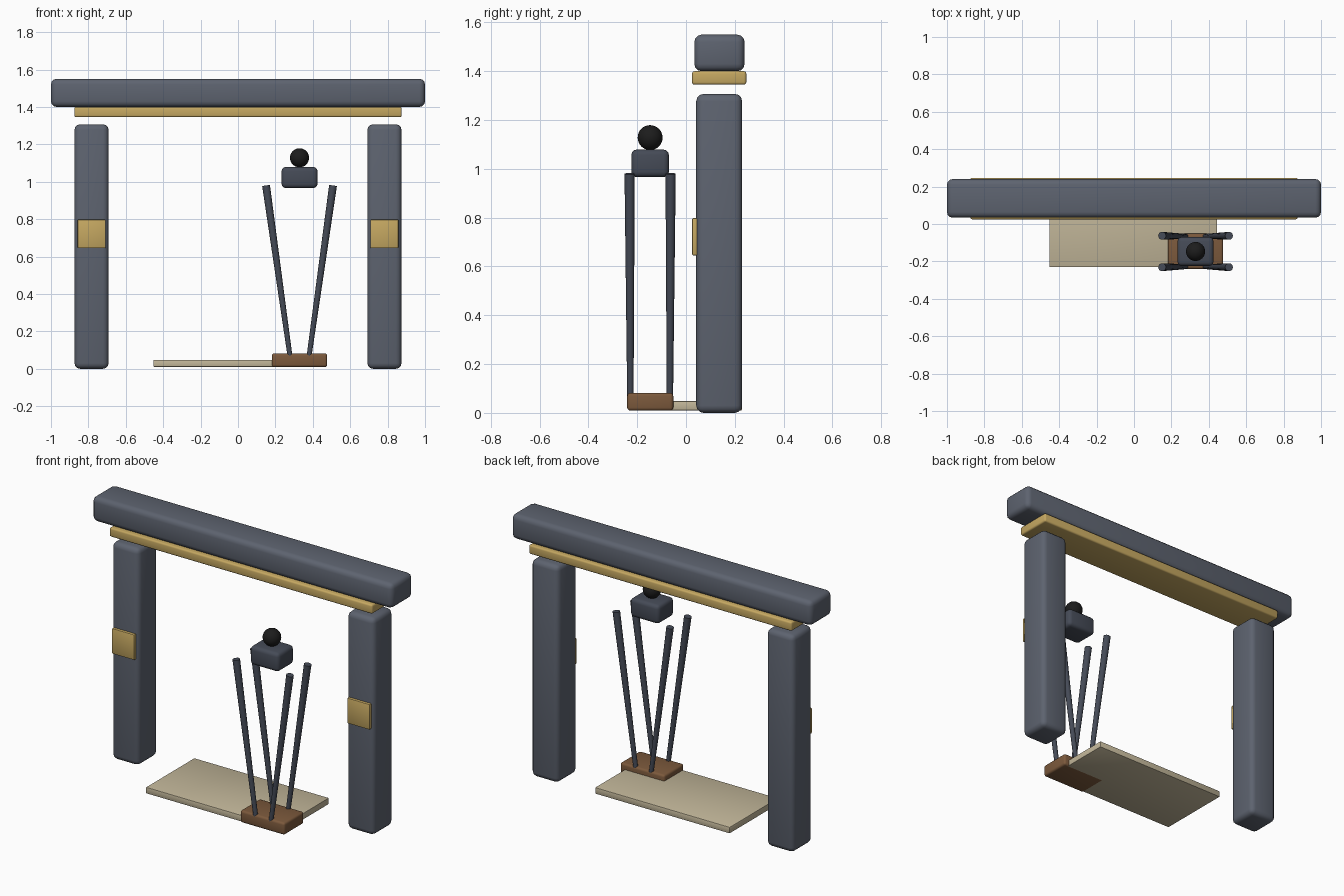
import bpy
from mathutils import Vector

if "Cube" in bpy.data.objects:
    bpy.data.objects.remove(bpy.data.objects["Cube"])


def material(name, rgb):
    m = bpy.data.materials.new(name)
    m.diffuse_color = (*rgb, 1)
    m.use_nodes = True
    m.node_tree.nodes["Principled BSDF"].inputs["Base Color"].default_value = m.diffuse_color
    return m


SLATE = material("slate", (0.11, 0.125, 0.16))
DARK_SLATE = material("dark_slate", (0.06, 0.07, 0.095))
GOLD = material("gold", (0.56, 0.39, 0.12))
STONE = material("stone", (0.54, 0.47, 0.32))
BROWN = material("brown", (0.20, 0.10, 0.045))
BLACK = material("black", (0.012, 0.012, 0.012))


def finish(name, mat):
    ob = bpy.context.object
    ob.name = name
    ob.data.materials.append(mat)
    return ob


def block(name, lo, hi, bevel, mat, segments=3):
    """Bevelled box between two opposite corners."""
    lo, hi = Vector(lo), Vector(hi)
    bpy.ops.mesh.primitive_cube_add(size=1, location=(lo + hi) / 2)
    ob = finish(name, mat)
    ob.scale = hi - lo
    bpy.ops.object.transform_apply(location=False, rotation=False, scale=True)
    mod = ob.modifiers.new("bevel", 'BEVEL')
    mod.width = bevel
    mod.segments = segments
    bpy.ops.object.modifier_apply(modifier=mod.name)
    bpy.ops.object.shade_smooth_by_angle()
    return ob


def rod(name, bottom, top, r_bottom, r_top, mat):
    """Tapered round rod between two points."""
    a, b = Vector(bottom), Vector(top)
    bpy.ops.mesh.primitive_cone_add(vertices=16, radius1=r_bottom, radius2=r_top,
                                    depth=(b - a).length, location=(a + b) / 2)
    ob = finish(name, mat)
    ob.rotation_euler = (b - a).to_track_quat('Z', 'Y').to_euler()
    bpy.ops.object.shade_smooth_by_angle()


# Gate: lintel beam with the gold strip below it
block("lintel_beam", (-1, 0.034, 1.40), (1, 0.24, 1.55), 0.03, SLATE)
block("lintel_trim", (-0.875, 0.025, 1.345), (0.875, 0.247, 1.40), 0.01, GOLD)

# Posts with gold plaques on the front
for side, s in (("left", -1), ("right", 1)):
    x = s * 0.783
    block(side + "_post", (x - 0.091, 0.042, 0.0), (x + 0.091, 0.23, 1.307), 0.03, SLATE)
    block(side + "_plaque", (x - 0.075, 0.025, 0.645), (x + 0.075, 0.046, 0.798), 0.005, GOLD, 2)

# Floor slab
block("floor_slab", (-0.452, -0.23, 0.01), (0.445, 0.23, 0.048), 0.004, STONE, 2)

# Stand: base, four splayed rods, body and ball
CX, CY = 0.329, -0.147
block("stand_base", (0.181, -0.241, 0.009), (0.477, -0.052, 0.082), 0.013, BROWN)
for sx in (-1, 1):
    for sy in (-1, 1):
        rod("stand_rod", (CX + sx * 0.050, CY + sy * 0.081, 0.06),
            (CX + sx * 0.179, CY + sy * 0.084, 0.98), 0.013, 0.021, DARK_SLATE)
block("stand_body", (CX - 0.096, CY - 0.077, 0.966), (CX + 0.096, CY + 0.077, 1.079), 0.022, DARK_SLATE)
bpy.ops.mesh.primitive_uv_sphere_add(segments=32, ring_count=16, radius=0.051,
                                     location=(CX, CY, 1.128))
finish("stand_ball", BLACK)
bpy.ops.object.shade_smooth()
